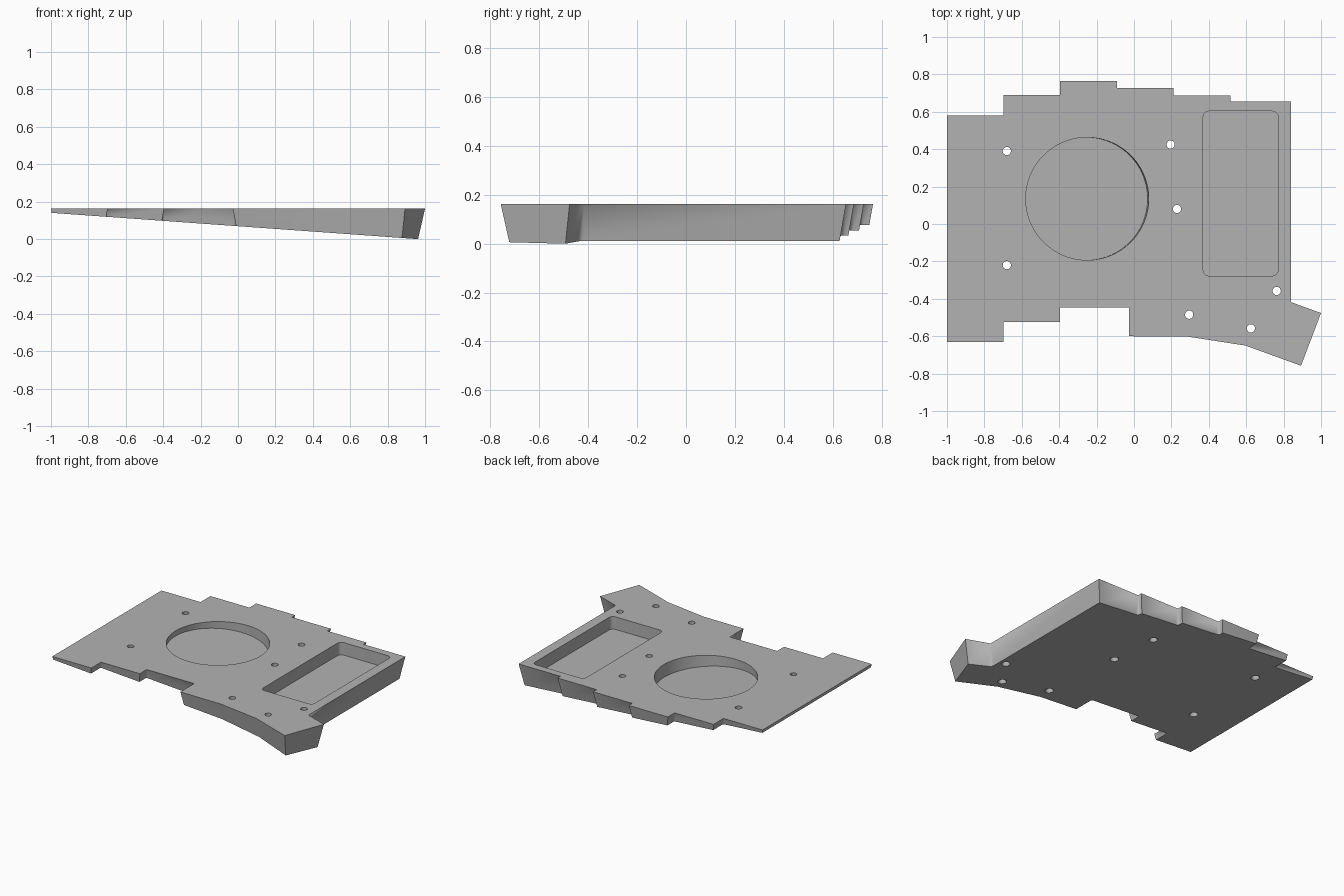
import bpy
import bmesh
from math import tan, radians, atan
from mathutils import Vector, Matrix

cube = bpy.data.objects.get("Cube")
if cube:
    bpy.data.objects.remove(cube, do_unlink=True)

TOP = 0.163            # height of the flat upper face
DRAFT = tan(radians(10))   # walls lean inward towards the base
SLOPE, DEPTH = 0.0716, 0.0943  # wedge depth below the top = DEPTH + SLOPE * x


def depth_at(x):
    return DEPTH + SLOPE * x


grey = bpy.data.materials.new("plain_grey")
grey.use_nodes = True
grey.diffuse_color = (0.45, 0.45, 0.45, 1)
grey.node_tree.nodes["Principled BSDF"].inputs["Base Color"].default_value = (0.45, 0.45, 0.45, 1)


def finish(name, bm):
    bmesh.ops.recalc_face_normals(bm, faces=bm.faces)
    mesh = bpy.data.meshes.new(name)
    bm.to_mesh(mesh)
    bm.free()
    mesh.materials.append(grey)
    obj = bpy.data.objects.new(name, mesh)
    bpy.context.collection.objects.link(obj)
    return obj


# Stepped outline, clockwise from the back right corner
outline = [Vector(p) for p in [
    (-1, .58), (-.697, .58), (-.697, .69), (-.395, .69), (-.395, .765),
    (-.092, .765), (-.092, .727), (.212, .727), (.212, .687), (.515, .687),
    (.515, .655), (.84, .655), (.84, -.418), (1, -.476), (.893, -.758),
    (.596, -.65), (.286, -.602), (-.027, -.6), (-.027, -.447), (-.395, -.447),
    (-.395, -.523), (-.697, -.523), (-.697, -.63), (-1, -.63)]]


def inward(a, b):
    d = (b - a).normalized()
    return Vector((d.y, -d.x))


def base_point(p, v):
    # slide down the leaning wall until it meets the sloping base
    h = depth_at(p.x) / (1 - SLOPE * v.x * DRAFT)
    return (p.x + v.x * DRAFT * h, p.y + v.y * DRAFT * h, TOP - h)


# Wedge body: mitred outer corners, conical inner corners
bm = bmesh.new()
tops, bases = [], []
for i, p in enumerate(outline):
    n1 = inward(outline[i - 1], p)
    n2 = inward(p, outline[(i + 1) % len(outline)])
    tops.append(bm.verts.new((p.x, p.y, TOP)))
    if n1.cross(n2) > 0:
        fan = [n1.slerp(n2, k / 8) for k in range(9)]
    else:
        fan = [(n1 + n2) / (1 + n1.dot(n2))]
    bases.append([bm.verts.new(base_point(p, v)) for v in fan])
bm.faces.new(tops)
bm.faces.new([v for fan in bases for v in fan])
for i in range(len(tops)):
    j = (i + 1) % len(tops)
    bm.faces.new((tops[i], tops[j], bases[j][0], bases[i][-1]))
    for a, b in zip(bases[i], bases[i][1:]):
        bm.faces.new((tops[i], b, a))
body = finish("wedge_case", bm)


def cone(bm, x, y, z0, z1, r0, r1, sides):
    bmesh.ops.create_cone(bm, cap_ends=True, segments=sides, radius1=r0, radius2=r1,
                          depth=z1 - z0, matrix=Matrix.Translation((x, y, (z0 + z1) / 2)))


cutters = []

# Round recess, square to the sloping base
bm = bmesh.new()
cone(bm, 0, 0, 0, 0.3, 0.328, 0.328, 96)
cx, cy, floor = -0.25, 0.135, 0.014
drop = depth_at(cx) - floor
bm.transform(Matrix.Translation((cx - SLOPE * drop, cy, TOP - drop))
             @ Matrix.Rotation(atan(SLOPE), 4, 'Y'))
cutters.append(finish("round_recess_cutter", bm))

# Rectangular pocket with rounded corners
bm = bmesh.new()
bmesh.ops.create_cube(bm, size=1)
bmesh.ops.scale(bm, vec=(0.4, 0.88, 0.3), verts=bm.verts)
upright = [e for e in bm.edges if abs(e.verts[0].co.z - e.verts[1].co.z) > 0.1]
bmesh.ops.bevel(bm, geom=upright, offset=0.03, segments=8, profile=0.5, affect='EDGES')
bmesh.ops.translate(bm, vec=(0.57, 0.163, TOP - 0.088 + 0.15), verts=bm.verts)
cutters.append(finish("pocket_cutter", bm))

# Screw holes, and their countersinks underneath
holes = [(-.68, .39), (-.68, -.22), (.196, .425), (.23, .08),
         (.295, -.485), (.625, -.558), (.763, -.358)]
shafts, sinks = bmesh.new(), bmesh.new()
for x, y in holes:
    low = TOP - depth_at(x)
    cone(shafts, x, y, -0.1, 0.3, 0.022, 0.022, 24)
    cone(sinks, x, y, low - 0.008, low + 0.016, 0.032, 0.022, 24)
cutters.append(finish("screw_hole_cutter", shafts))
cutters.append(finish("countersink_cutter", sinks))

bpy.context.view_layer.objects.active = body
for cutter in cutters:
    cutter.hide_render = True
    mod = body.modifiers.new(cutter.name, 'BOOLEAN')
    mod.operation, mod.solver, mod.object = 'DIFFERENCE', 'EXACT', cutter
    bpy.ops.object.modifier_apply(modifier=mod.name)
    bpy.data.objects.remove(cutter, do_unlink=True)

# Smooth curved walls, crisp edges
bpy.ops.object.select_all(action='DESELECT')
body.select_set(True)
bpy.ops.object.shade_smooth_by_angle(angle=radians(25))
